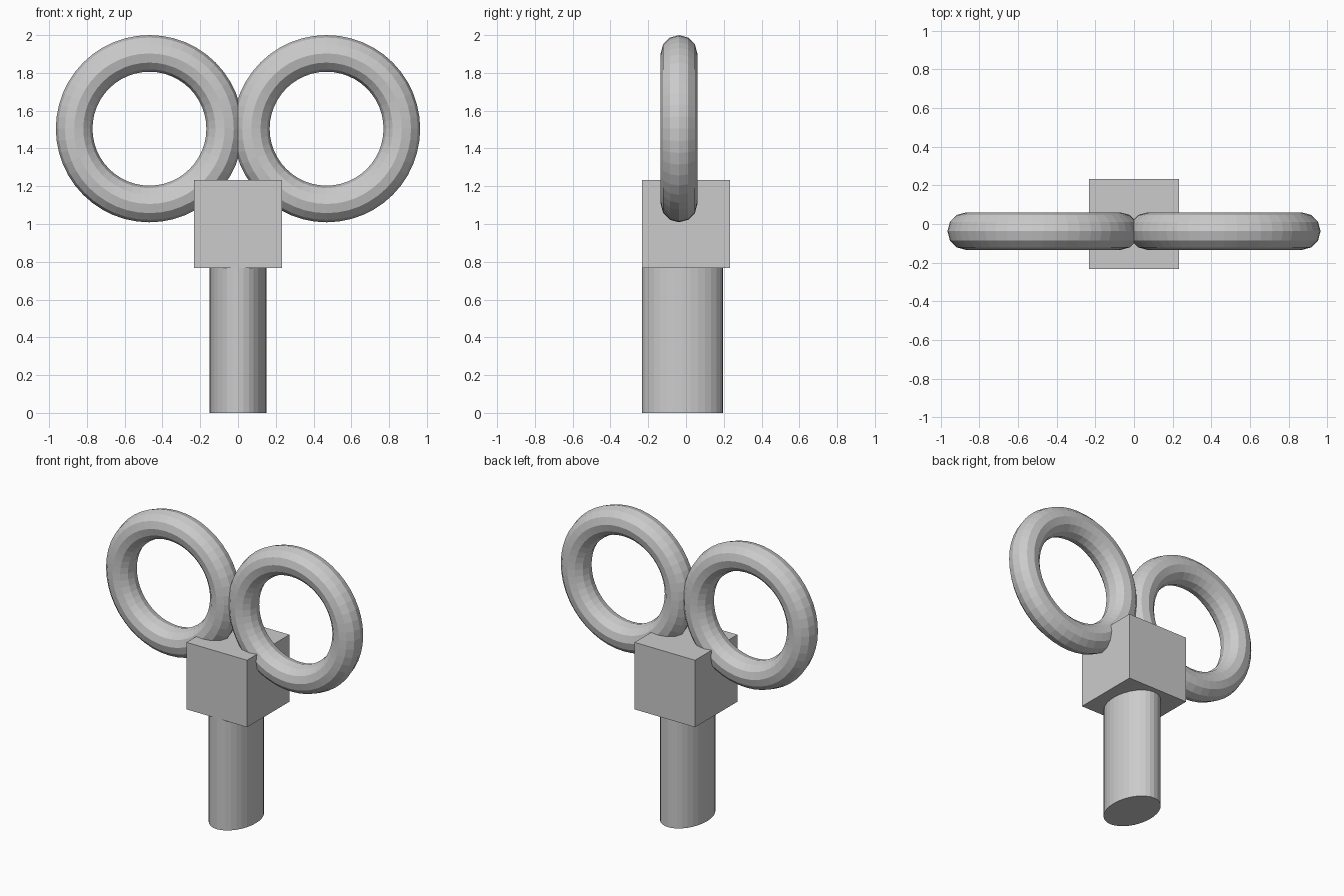
import bpy
from math import radians

if "Cube" in bpy.data.objects:
    bpy.data.objects.remove(bpy.data.objects["Cube"])

# Oval stem
bpy.ops.mesh.primitive_cylinder_add(vertices=32, radius=1, depth=0.78,
                                    location=(0, -0.018, 0.39))
stem = bpy.context.object
stem.name = "stem"
stem.scale = (0.15, 0.2145, 1)

# Central block
bpy.ops.mesh.primitive_cube_add(size=0.464, location=(0, 0, 1.0))
bpy.context.object.name = "block"

# Pair of upright rings
for name, side in (("left_ring", -1), ("right_ring", 1)):
    bpy.ops.mesh.primitive_torus_add(major_segments=48, minor_segments=12,
                                     major_radius=0.3985, minor_radius=0.097,
                                     location=(side * 0.469, -0.037, 1.5045),
                                     rotation=(radians(90), 0, 0))
    bpy.context.object.name = name
